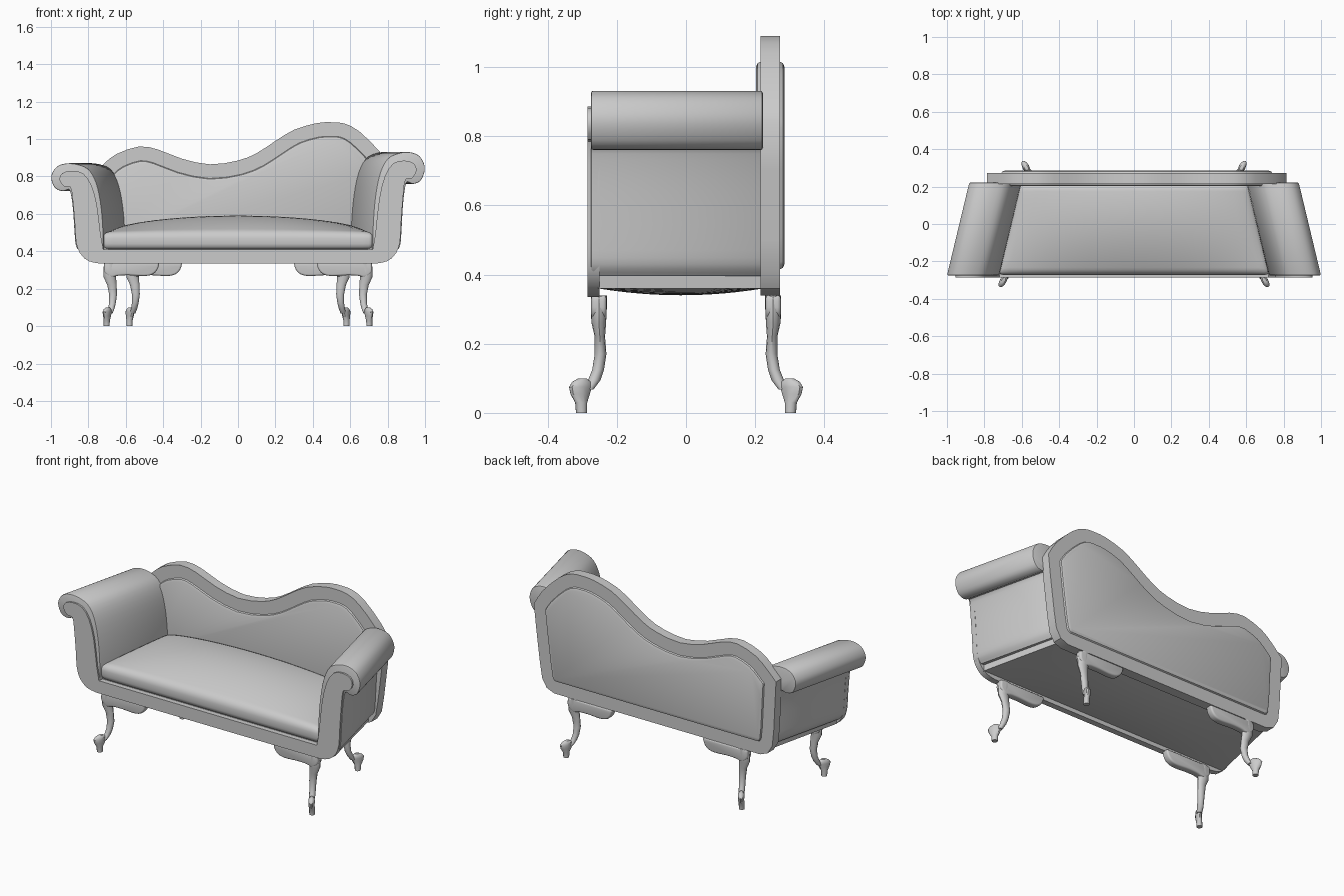
import bpy, bmesh, math
from mathutils import Vector

if "Cube" in bpy.data.objects:
    bpy.data.objects.remove(bpy.data.objects["Cube"])


def finish(name, bm, bevel=0.0, segs=2, angle=50):
    bmesh.ops.recalc_face_normals(bm, faces=bm.faces)
    if bevel:
        sharp = [e for e in bm.edges if len(e.link_faces) == 2
                 and e.calc_face_angle(0) > math.radians(angle)]
        bmesh.ops.bevel(bm, geom=sharp, offset=bevel, segments=segs,
                        profile=0.5, affect='EDGES', clamp_overlap=True)
    me = bpy.data.meshes.new(name)
    bm.to_mesh(me)
    bm.free()
    ob = bpy.data.objects.new(name, me)
    bpy.context.collection.objects.link(ob)
    bpy.ops.object.select_all(action='DESELECT')
    ob.select_set(True)
    bpy.context.view_layer.objects.active = ob
    bpy.ops.object.shade_smooth_by_angle(angle=math.radians(35))
    return ob


def smooth(pts, n=3):
    """Open Catmull-Rom curve through 2D points."""
    p = [Vector(q) for q in pts]
    p = [2 * p[0] - p[1]] + p + [2 * p[-1] - p[-2]]
    out = []
    for i in range(1, len(p) - 2):
        a, b, c, d = p[i - 1:i + 3]
        for k in range(n):
            t = k / n
            out.append(0.5 * (2 * b + (c - a) * t + (2 * a - 5 * b + 4 * c - d) * t * t
                              + (3 * b - a - 3 * c + d) * t ** 3))
    return out + [p[-2]]


def prism(pts, y0, y1, f=lambda x, y, z: (x, y, z)):
    """Extrude an xz outline along y, with a coordinate transform."""
    bm = bmesh.new()
    a = [bm.verts.new(f(x, y0, z)) for x, z in pts]
    b = [bm.verts.new(f(x, y1, z)) for x, z in pts]
    bm.faces.new(a)
    bm.faces.new(b[::-1])
    for i in range(len(a)):
        j = (i + 1) % len(a)
        bm.faces.new((a[i], b[i], b[j], a[j]))
    return bm


def loft(rows, ang, f, sides=12):
    """Stack of horizontal ellipses: x, y, z, long radius, short radius."""
    bm = bmesh.new()
    rings = []
    for x, y, z, ra, rb in rows:
        ring = []
        for k in range(sides):
            t = 2 * math.pi * k / sides
            u, v = ra * math.cos(t), rb * math.sin(t)
            ring.append(bm.verts.new(f(x + u * math.cos(ang) - v * math.sin(ang),
                                       y + u * math.sin(ang) + v * math.cos(ang), z)))
        rings.append(ring)
    for r, s in zip(rings, rings[1:]):
        for k in range(sides):
            j = (k + 1) % sides
            bm.faces.new((r[k], r[j], s[j], s[k]))
    bm.faces.new(rings[0])
    bm.faces.new(rings[-1])
    return bm


def pad(hw_front, hw_back, y0, y1, z_flat, z_dome, nx=24, ny=12):
    """Trapezoid pad with one domed side and one flat side."""
    bm = bmesh.new()
    bmesh.ops.create_grid(bm, x_segments=nx, y_segments=ny, size=1)
    ret = bmesh.ops.extrude_face_region(bm, geom=bm.faces[:], use_keep_orig=True)
    flat = {g for g in ret['geom'] if isinstance(g, bmesh.types.BMVert)}
    for v in bm.verts:
        u, w = v.co.x, v.co.y
        t = (w + 1) / 2
        z = z_flat if v in flat else z_dome(u, w)
        v.co = (u * (hw_front + (hw_back - hw_front) * t), y0 + (y1 - y0) * t, z)
    return bm


# seat cushion and underside
finish("seat_cushion", pad(0.73, 0.62, -0.272, 0.215, 0.41, lambda u, v:
       0.50 + 0.015 * (v + 1) + 0.07 * max(0, 1 - u * u) ** 0.7 * (1 - ((v - 0.3) / 1.3) ** 2)),
       0.03, 3, 60)
finish("seat_base", pad(0.82, 0.71, -0.255, 0.225, 0.43, lambda u, v:
       0.36 - 0.02 * (1 - u * u) * (1 - v * v)))

# scrolled arms, narrowing towards the back; the left one is lower
arm = smooth([(0.72, 0.40), (0.722, 0.55), (0.735, 0.70), (0.76, 0.82), (0.80, 0.895),
              (0.86, 0.925), (0.92, 0.93), (0.97, 0.91), (0.997, 0.865), (0.997, 0.82),
              (0.975, 0.775), (0.935, 0.76), (0.905, 0.77), (0.893, 0.73), (0.883, 0.64),
              (0.875, 0.5), (0.868, 0.43), (0.845, 0.395)])


def arm_z(s, z):
    return z if s > 0 or z < 0.45 else 0.45 + (z - 0.45) * 0.875


for s, side in ((-1, "left"), (1, "right")):
    finish(side + "_arm", prism(arm, -0.275, 0.222, lambda x, y, z:
           (s * (x - 0.12 * (y + 0.275) / 0.5), y, arm_z(s, z))), 0.007, 2, 70)

# front show-wood frame: both scrolls and the bottom rail
half = smooth([(0.72, 0.41), (0.735, 0.5), (0.755, 0.68), (0.785, 0.80), (0.83, 0.87),
               (0.89, 0.885), (0.94, 0.87), (0.955, 0.83), (0.93, 0.79), (0.897, 0.785),
               (0.885, 0.72), (0.872, 0.55), (0.866, 0.45), (0.845, 0.39), (0.80, 0.348),
               (0.74, 0.335)], 2)
outline = list(half) + [Vector((-p.x, arm_z(-1, p.y))) for p in reversed(half)]
finish("front_frame", prism(outline, -0.285, -0.25))

# serpentine back with an inset padded panel on both faces
crest = smooth([(-0.785, 0.80), (-0.72, 0.865), (-0.65, 0.92), (-0.53, 0.96), (-0.43, 0.945),
                (-0.3, 0.895), (-0.15, 0.865), (0, 0.885), (0.1, 0.925), (0.2, 0.99),
                (0.3, 1.05), (0.42, 1.085), (0.5, 1.09), (0.57, 1.083), (0.65, 1.04),
                (0.76, 0.93), (0.815, 0.84)], 2)
outline = crest + [Vector(p) for p in (
    (0.80, 0.7), (0.775, 0.5), (0.76, 0.41), (0.73, 0.36), (0.68, 0.34),
    (-0.68, 0.34), (-0.73, 0.36), (-0.76, 0.41), (-0.77, 0.5), (-0.78, 0.7))]
bm = prism(outline, 0.215, 0.272)
bmesh.ops.recalc_face_normals(bm, faces=bm.faces)
panels = [f for f in bm.faces if len(f.verts) > 4]
for thick, depth in ((0.075, 0), (0.004, 0.008), (0.012, 0.005)):
    bmesh.ops.inset_region(bm, faces=panels, thickness=thick, depth=depth,
                           use_even_offset=True)
finish("back", bm)

# cabriole legs: bracket, shaft and foot, mirrored to four corners
bracket = smooth([(-0.715, 0.34), (-0.715, 0.29), (-0.68, 0.262), (-0.64, 0.27), (-0.58, 0.272),
                  (-0.50, 0.268), (-0.455, 0.278), (-0.43, 0.305), (-0.42, 0.34)])
shaft = [(-0.678, -0.252, 0.34, 0.037, 0.023), (-0.683, -0.252, 0.30, 0.037, 0.023),
         (-0.685, -0.252, 0.26, 0.033, 0.021), (-0.674, -0.249, 0.22, 0.025, 0.015),
         (-0.668, -0.247, 0.17, 0.021, 0.017), (-0.671, -0.254, 0.125, 0.018, 0.017),
         (-0.677, -0.265, 0.095, 0.017, 0.018), (-0.685, -0.283, 0.068, 0.014, 0.016)]
foot = [(-0.702, -0.302, 0, 0.016, 0.016), (-0.702, -0.303, 0.03, 0.018, 0.016),
        (-0.700, -0.306, 0.055, 0.032, 0.017), (-0.700, -0.305, 0.075, 0.038, 0.018),
        (-0.698, -0.302, 0.09, 0.030, 0.017), (-0.697, -0.300, 0.099, 0.014, 0.010)]
for sx, side in ((1, "left"), (-1, "right")):
    for sy, end in ((1, "front"), (-1, "back")):
        def place(x, y, z):
            return (sx * (x + (0 if sy > 0 else 0.122)), sy * y, z)
        tag = end + "_" + side
        finish(tag + "_leg_bracket", prism(bracket, -0.274, -0.23, place), 0.01, 3, 60)
        finish(tag + "_leg", loft(shaft, 0, place))
        finish(tag + "_foot", loft(foot, math.radians(60), place))
